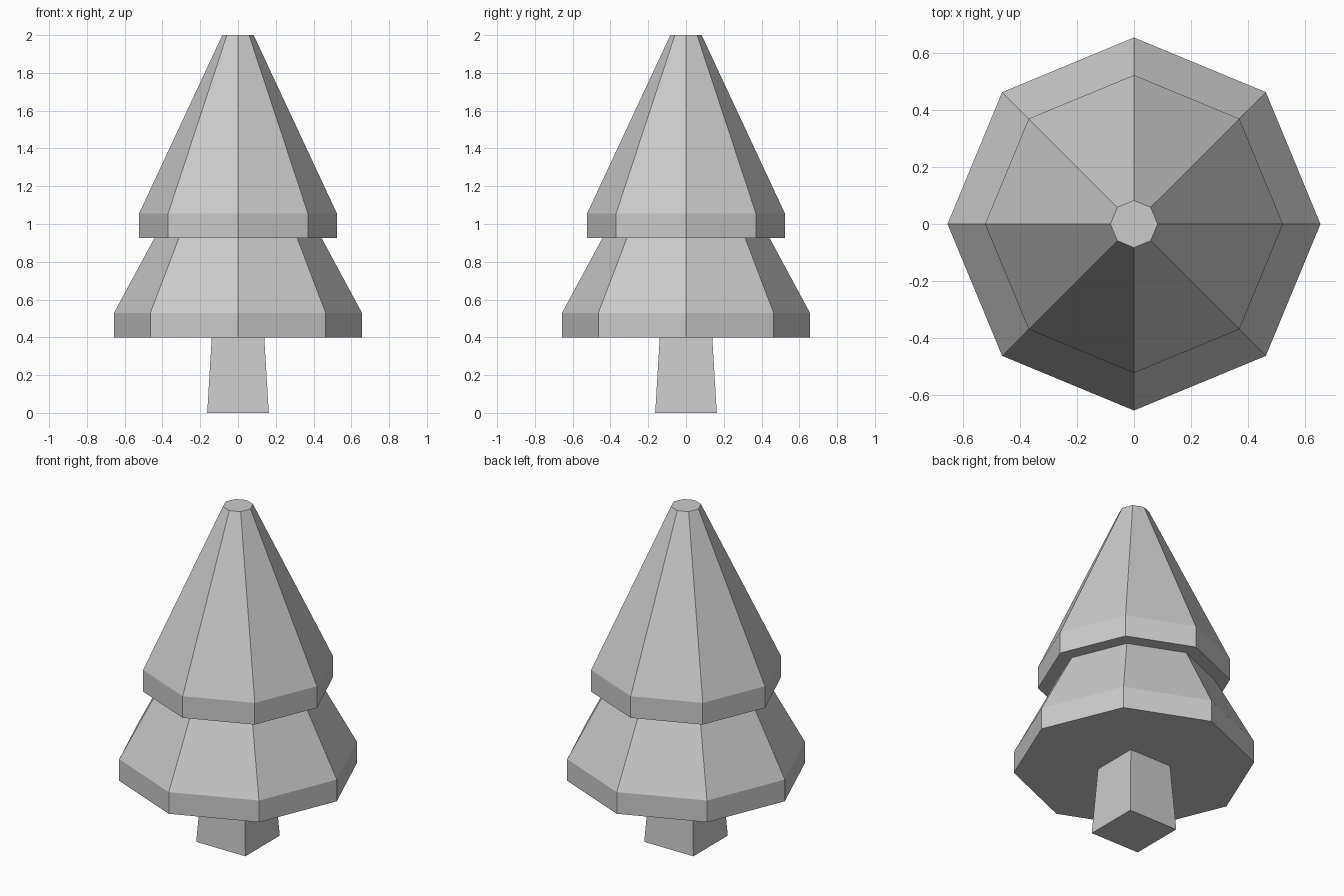
import bpy, bmesh
from math import cos, sin, tau

if "Cube" in bpy.data.objects:
    bpy.data.objects.remove(bpy.data.objects["Cube"])


def lathe(name, profile, sides, phase=0.0):
    """Flat-faced solid from (radius, z) rings, capped at both ends."""
    bm = bmesh.new()
    rings = [[bm.verts.new((r * cos(phase + tau * i / sides),
                            r * sin(phase + tau * i / sides), z))
              for i in range(sides)] for r, z in profile]
    for a, b in zip(rings, rings[1:]):
        for i in range(sides):
            j = (i + 1) % sides
            bm.faces.new((a[i], a[j], b[j], b[i]))
    bm.faces.new(rings[0][::-1])
    bm.faces.new(rings[-1])
    bmesh.ops.recalc_face_normals(bm, faces=bm.faces)
    mesh = bpy.data.meshes.new(name)
    bm.to_mesh(mesh)
    bm.free()
    obj = bpy.data.objects.new(name, mesh)
    bpy.context.collection.objects.link(obj)
    return obj


# Square trunk, tapering upward
lathe("trunk", [(0.163 * 2 ** 0.5, 0), (0.139 * 2 ** 0.5, 0.4)], 4, tau / 8)

# Two stacked octagonal tiers with an upright rim on each
lathe("foliage", [(0.656, 0.4), (0.656, 0.53), (0.443, 0.925),
                  (0.524, 0.925), (0.524, 1.055), (0.083, 2.0)], 8)
